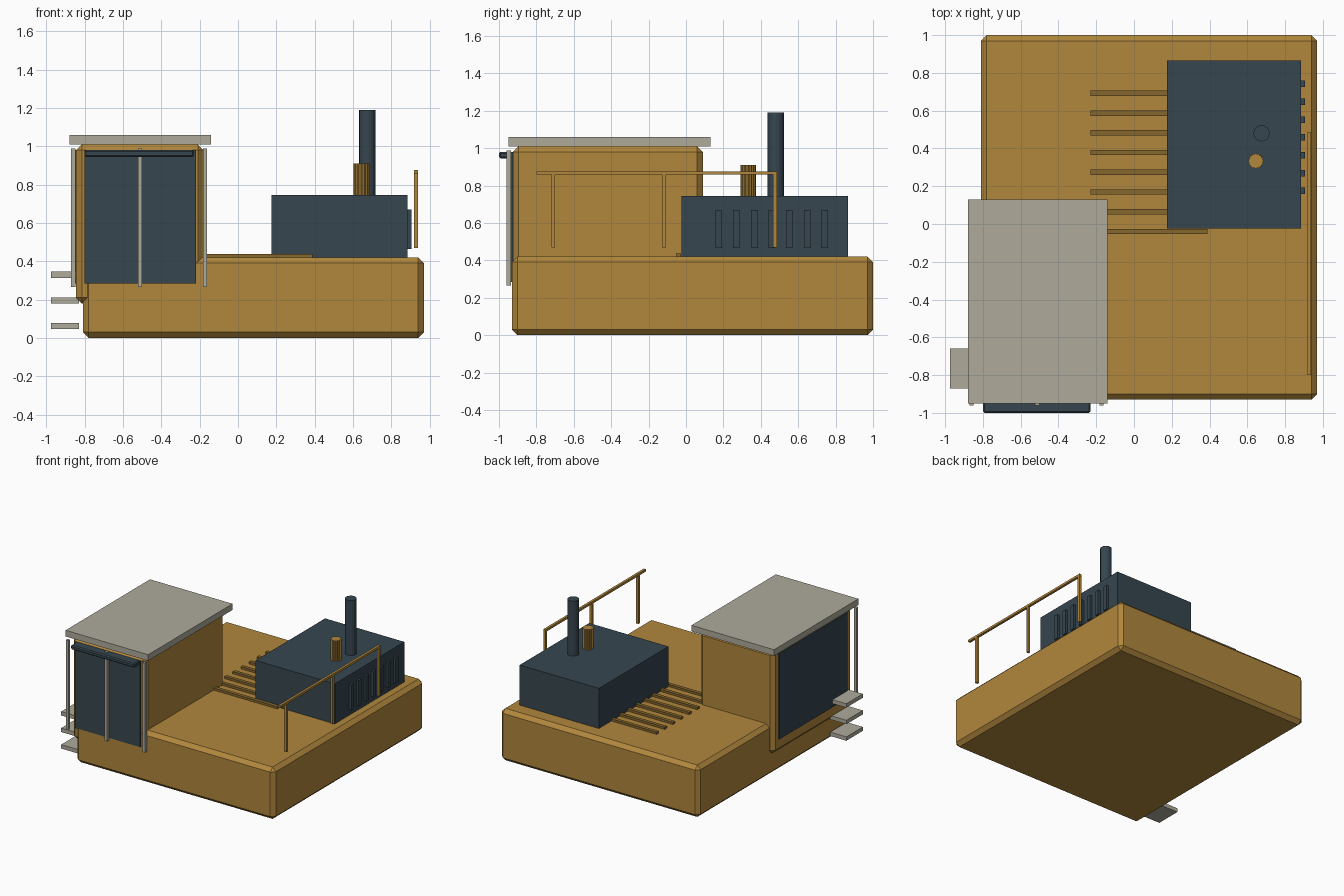
import bpy
from math import cos, sin, pi

old = bpy.data.objects.get("Cube")
if old:
    bpy.data.objects.remove(old, do_unlink=True)


def material(name, r, g, b):
    m = bpy.data.materials.new(name)
    m.use_nodes = True
    m.diffuse_color = (r, g, b, 1)
    m.node_tree.nodes["Principled BSDF"].inputs["Base Color"].default_value = (r, g, b, 1)
    return m


yellow = material("ochre_yellow", 0.44, 0.245, 0.046)
brown = material("dark_ochre", 0.24, 0.135, 0.027)
slate = material("slate_blue", 0.037, 0.061, 0.078)
grey = material("warm_grey", 0.425, 0.407, 0.33)


def box(name, x, y, z, mat, bevel=0):
    """Box from its (min, max) range along each axis."""
    ranges = (x, y, z)
    bpy.ops.mesh.primitive_cube_add(size=1, location=[(a + b) / 2 for a, b in ranges])
    ob = bpy.context.object
    ob.name = name
    ob.scale = [b - a for a, b in ranges]
    bpy.ops.object.transform_apply(location=False, rotation=False, scale=True)
    ob.data.materials.append(mat)
    if bevel:
        mod = ob.modifiers.new("chamfer", "BEVEL")
        mod.width = bevel
        mod.segments = 1
    return ob


def cylinder(name, x, y, z0, z1, radius, mat, sides):
    bpy.ops.mesh.primitive_cylinder_add(vertices=sides, radius=radius, depth=z1 - z0,
                                        location=(x, y, (z0 + z1) / 2))
    ob = bpy.context.object
    ob.name = name
    ob.data.materials.append(mat)
    return ob


# Hull and cab
box("chassis", (-0.81, 0.97), (-0.93, 1.0), (0, 0.42), yellow, 0.03)
box("cab", (-0.845, -0.18), (-0.925, 0.09), (0.18, 1.01), yellow, 0.03)
box("cab_roof", (-0.88, -0.14), (-0.95, 0.13), (1.01, 1.06), grey)
box("front_window", (-0.8, -0.22), (-0.938, -0.92), (0.285, 0.98), slate)
box("side_window", (-0.852, -0.84), (-0.85, 0.02), (0.285, 0.98), slate)
box("window_visor", (-0.8, -0.23), (-1.0, -0.93), (0.945, 0.98), slate, 0.008)

# Upright bars in front of the cab window
for i, x in enumerate((-0.86, -0.512, -0.172)):
    box(f"window_bar_{i + 1}", (x - 0.011, x + 0.011), (-0.96, -0.936), (0.265, 0.988), grey)

# Access steps beside the cab
for i in range(3):
    z = 0.062 + i * 0.134
    box(f"step_{i + 1}", (-0.975, -0.83), (-0.87, -0.66), (z - 0.016, z + 0.016), grey)

# Engine housing with side louvres
box("engine_housing", (0.175, 0.885), (-0.025, 0.865), (0.415, 0.745), slate)
for i in range(7):
    y = 0.175 + i * 0.0945
    box(f"louvre_{i + 1}", (0.88, 0.905), (y - 0.017, y + 0.017), (0.465, 0.67), slate)

# Deck slats running beneath the housing
for i in range(8):
    y = -0.04 + i * 0.1045
    box(f"deck_slat_{i + 1}", (-0.23, 0.39), (y - 0.014, y + 0.014), (0.418, 0.438), brown)

# Exhaust and ridged filler cap
cylinder("exhaust_stack", 0.675, 0.48, 0.74, 1.19, 0.043, slate, 16)
cap = cylinder("filler_cap", 0.645, 0.333, 0.74, 0.91, 0.041, yellow, 32)
for i, v in enumerate(cap.data.vertices):
    if (i // 2) % 2:
        v.co.x *= 0.9
        v.co.y *= 0.9

# Handrail
rail_x = (0.918, 0.938)
box("handrail_top", rail_x, (-0.8, 0.487), (0.858, 0.876), yellow)
for i, y in enumerate((-0.71, -0.117, 0.476)):
    box(f"handrail_post_{i + 1}", rail_x, (y - 0.01, y + 0.01), (0.47, 0.866), yellow)
